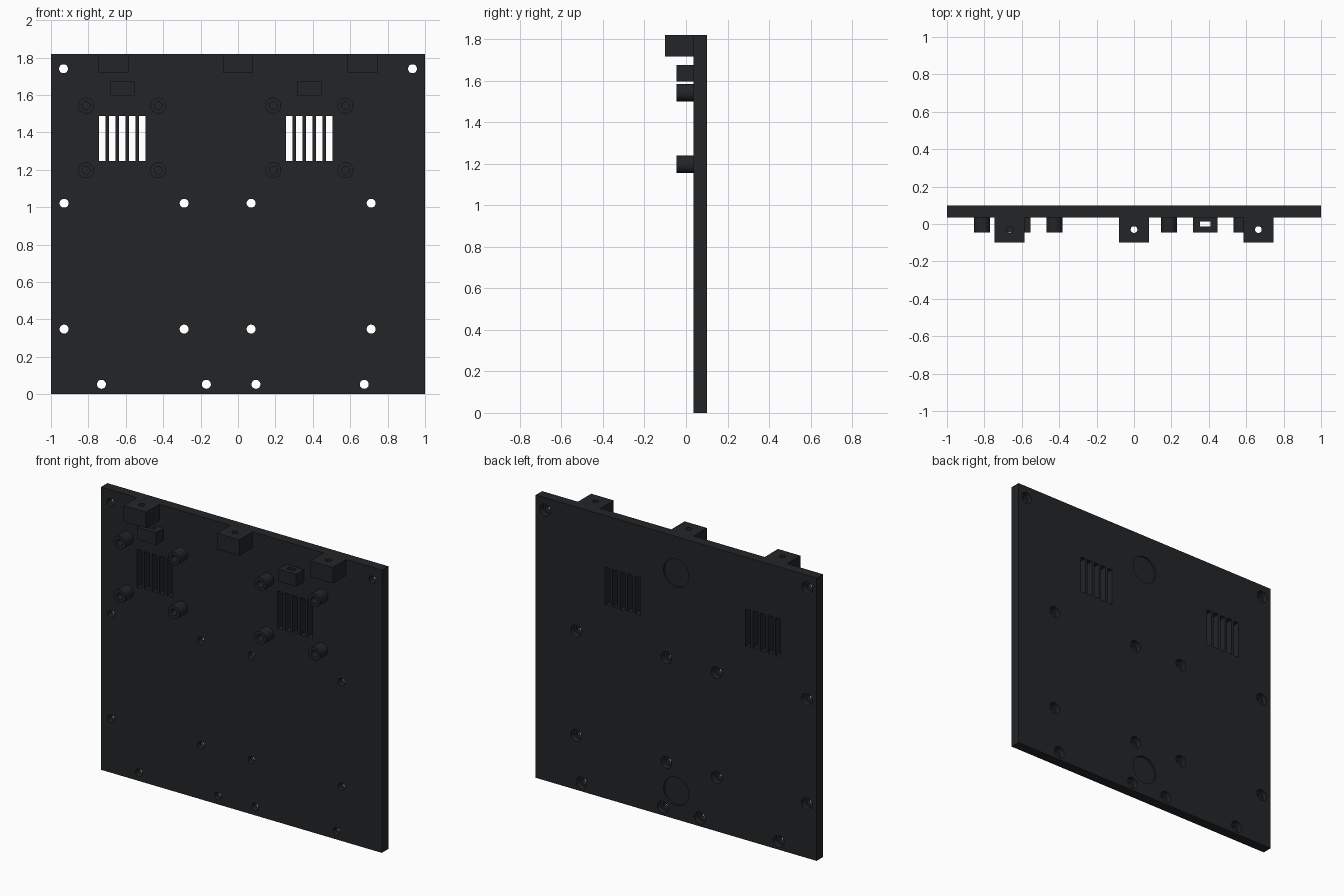
import bpy, bmesh, math
from mathutils import Matrix, Vector

if "Cube" in bpy.data.objects:
    bpy.data.objects.remove(bpy.data.objects["Cube"])

mat = bpy.data.materials.new("dark_plastic")
mat.diffuse_color = (0.016, 0.018, 0.02, 1)
mat.use_nodes = True
mat.node_tree.nodes["Principled BSDF"].inputs["Base Color"].default_value = mat.diffuse_color

PLATE_FRONT, PLATE_BACK, HEIGHT = 0.035, 0.10, 1.82


def add_box(bm, x0, x1, y0, y1, z0, z1):
    centre = Vector(((x0 + x1) / 2, (y0 + y1) / 2, (z0 + z1) / 2))
    m = Matrix.Translation(centre) @ Matrix.Diagonal((x1 - x0, y1 - y0, z1 - z0, 1))
    bmesh.ops.create_cube(bm, size=1, matrix=m)


def add_cyl(bm, centre, radius, depth, axis="Y", sides=32):
    m = Matrix.Translation(centre)
    if axis == "Y":
        m = m @ Matrix.Rotation(math.pi / 2, 4, "X")
    bmesh.ops.create_cone(bm, cap_ends=True, segments=sides, radius1=radius,
                          radius2=radius, depth=depth, matrix=m)


def make(name, bm):
    mesh = bpy.data.meshes.new(name)
    bm.to_mesh(mesh)
    bm.free()
    ob = bpy.data.objects.new(name, mesh)
    bpy.context.collection.objects.link(ob)
    mesh.materials.append(mat)
    return ob


def cut(ob, bm):
    """Subtract the shapes in bm from ob, then discard the cutter."""
    cutter = make("cutter", bm)
    cutter.hide_render = True
    mod = ob.modifiers.new("cut", "BOOLEAN")
    mod.operation, mod.solver, mod.object = "DIFFERENCE", "EXACT", cutter
    bpy.context.view_layer.objects.active = ob
    bpy.ops.object.modifier_apply(modifier=mod.name)
    bpy.data.objects.remove(cutter)


def smooth(ob):
    bpy.ops.object.select_all(action="DESELECT")
    ob.select_set(True)
    bpy.context.view_layer.objects.active = ob
    bpy.ops.object.shade_smooth_by_angle(angle=math.radians(30))


# Back plate
bm = bmesh.new()
add_box(bm, -1, 1, PLATE_FRONT, PLATE_BACK, 0, HEIGHT)
plate = make("plate", bm)

# Screw holes, with wider bores on the back
holes = [(-0.933, 1.74), (0.933, 1.74)]
holes += [(x, z) for z in (1.021, 0.348) for x in (-0.93, -0.288, 0.07, 0.712)]
holes += [(x, 0.053) for x in (-0.73, -0.169, 0.096, 0.675)]
through, bores = bmesh.new(), bmesh.new()
for x, z in holes:
    add_cyl(through, (x, 0.07, z), 0.024, 0.3)
    add_cyl(bores, (x, PLATE_BACK, z), 0.038, 0.07)

# Round shallow recesses on the back
for z in (1.585, 0.18):
    add_cyl(bores, (0, PLATE_BACK, z), 0.09, 0.024, sides=48)

# Vent slots
vents = (-0.619, 0.381)
for vx in vents:
    for i in range(-2, 3):
        x = vx + i * 0.0533
        add_box(through, x - 0.0175, x + 0.0175, -0.1, 0.2, 1.246, 1.487)
cut(plate, bores)
cut(plate, through)
smooth(plate)

for side, vx in zip(("left", "right"), vents):
    # Hollow standoffs around each vent
    for i, (dx, z) in enumerate((dx, z) for dx in (-0.193, 0.193) for z in (1.197, 1.543)):
        y = (PLATE_FRONT - 0.045) / 2
        bm, bore = bmesh.new(), bmesh.new()
        add_cyl(bm, (vx + dx, y, z), 0.0425, 0.08)
        add_cyl(bore, (vx + dx, y - 0.005, z), 0.021, 0.08)
        post = make(f"{side}_standoff_{i + 1}", bm)
        cut(post, bore)
        smooth(post)

    # Cable tie block with a vertical slot
    bm, slot = bmesh.new(), bmesh.new()
    add_box(bm, vx - 0.065, vx + 0.065, -0.045, PLATE_FRONT, 1.597, 1.675)
    add_box(slot, vx - 0.027, vx + 0.027, -0.013, 0.013, 1.5, 1.8)
    cut(make(f"{side}_tie_block", bm), slot)

# Mounting blocks along the top edge
for name, x in (("left", -0.665), ("middle", 0), ("right", 0.665)):
    bm, bore = bmesh.new(), bmesh.new()
    add_box(bm, x - 0.08, x + 0.08, -0.10, PLATE_FRONT, 1.717, HEIGHT)
    add_cyl(bore, (x, -0.03, 1.77), 0.018, 0.3, axis="Z")
    block = make(f"{name}_mounting_block", bm)
    cut(block, bore)
    smooth(block)
